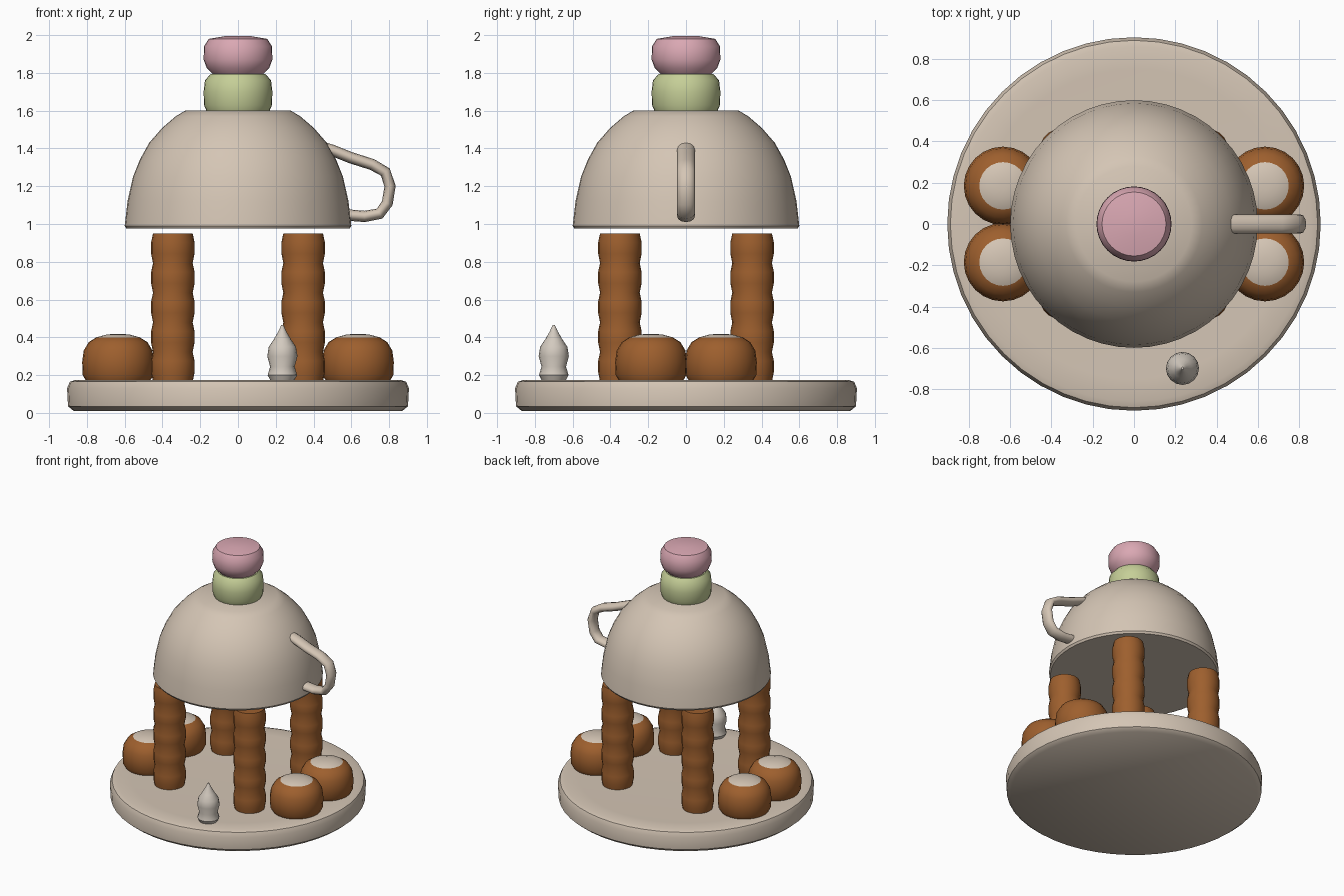
import bpy, bmesh, math
from mathutils import Vector

if "Cube" in bpy.data.objects:
    bpy.data.objects.remove(bpy.data.objects["Cube"])


def material(name, rgb):
    m = bpy.data.materials.new(name)
    m.diffuse_color = (*rgb, 1)
    m.use_nodes = True
    m.node_tree.nodes["Principled BSDF"].inputs["Base Color"].default_value = m.diffuse_color
    return m


CHINA = material("warm china", (0.66, 0.56, 0.46))
BISCUIT = material("biscuit brown", (0.34, 0.115, 0.027))
PINK = material("pink", (0.70, 0.39, 0.45))
GREEN = material("pale green", (0.56, 0.62, 0.31))
ICING = material("pale icing", (0.65, 0.59, 0.52))


def finish(name, bm, mats, angle):
    bmesh.ops.recalc_face_normals(bm, faces=bm.faces)
    me = bpy.data.meshes.new(name)
    bm.to_mesh(me)
    bm.free()
    for m in mats:
        me.materials.append(m)
    ob = bpy.data.objects.new(name, me)
    bpy.context.collection.objects.link(ob)
    bpy.ops.object.select_all(action='DESELECT')
    ob.select_set(True)
    bpy.context.view_layer.objects.active = ob
    bpy.ops.object.shade_smooth_by_angle(angle=math.radians(angle))
    return ob


def lathe(name, profile, mats, at=(0, 0), seg=32, angle=40, top_from=None):
    """Closed turned solid from (radius, z) pairs; faces above top_from take material 1."""
    bm = bmesh.new()
    rings = []
    for r, z in profile:
        rings.append([bm.verts.new((at[0] + r * math.cos(2 * math.pi * i / seg),
                                    at[1] + r * math.sin(2 * math.pi * i / seg), z))
                      for i in range(seg)])
    for a, b in zip(rings, rings[1:]):
        for i in range(seg):
            j = (i + 1) % seg
            bm.faces.new((a[i], a[j], b[j], b[i]))
    bm.faces.new(rings[0][::-1])
    bm.faces.new(rings[-1])
    if top_from is not None:
        for f in bm.faces:
            if f.calc_center_median().z > top_from:
                f.material_index = 1
    return finish(name, bm, mats, angle)


# Saucer base
lathe("saucer_base", [(0.87, 0.01), (0.90, 0.035), (0.905, 0.13), (0.89, 0.165), (0.86, 0.175),
                      (0.75, 0.172)], [CHINA], seg=48)

# Upturned cup roof
lathe("cup_roof", [(0.59, 0.975), (0.60, 0.99), (0.585, 1.12), (0.556, 1.25), (0.52, 1.34),
                   (0.47, 1.43), (0.40, 1.51), (0.33, 1.57), (0.28, 1.60)], [CHINA], seg=48)

# Cup handle: an oval section swept along a path in the xz plane
path = [(0.43, 1.41), (0.50, 1.39), (0.60, 1.35), (0.71, 1.315), (0.78, 1.275), (0.805, 1.20),
        (0.79, 1.11), (0.75, 1.055), (0.67, 1.04), (0.55, 1.05)]
pts = [Vector((x, 0, z)) for x, z in path]
bm = bmesh.new()
rings = []
N = 12
for k, p in enumerate(pts):
    t = (pts[min(k + 1, len(pts) - 1)] - pts[max(k - 1, 0)]).normalized()
    side = Vector((-t.z, 0, t.x))
    rings.append([bm.verts.new(p + side * 0.03 * math.cos(2 * math.pi * i / N)
                               + Vector((0, 0.047 * math.sin(2 * math.pi * i / N), 0)))
                  for i in range(N)])
for a, b in zip(rings, rings[1:]):
    for i in range(N):
        j = (i + 1) % N
        bm.faces.new((a[i], a[j], b[j], b[i]))
bm.faces.new(rings[0][::-1])
bm.faces.new(rings[-1])
finish("cup_handle", bm, [CHINA], 50)

# Two stacked sweets on the roof
lathe("green_sweet", [(0.165, 1.595), (0.18, 1.63), (0.182, 1.70), (0.175, 1.76), (0.145, 1.795)],
      [GREEN])
lathe("pink_sweet", [(0.13, 1.79), (0.165, 1.825), (0.182, 1.87), (0.18, 1.94), (0.155, 1.98),
                     (0.06, 1.996)], [PINK])

# Four pillars of stacked biscuits and four iced buns
pillar = []
for k in range(5):
    z = 0.165 + k * 0.157
    pillar += [(0.105, z), (0.115, z + 0.05), (0.115, z + 0.11)]
pillar += [(0.105, 0.95)]
bun = [(0.17, 0.17), (0.187, 0.20), (0.19, 0.27), (0.182, 0.33), (0.155, 0.375), (0.115, 0.40),
       (0.06, 0.415), (0.02, 0.418)]
for sx, side in ((-1, "left"), (1, "right")):
    for sy, end in ((-1, "front"), (1, "back")):
        lathe(f"pillar_{end}_{side}", pillar, [BISCUIT], (sx * 0.345, sy * 0.35), 20)
        lathe(f"bun_{end}_{side}", bun, [BISCUIT, CHINA], (sx * 0.635, sy * 0.185), 24,
              top_from=0.40)

# Small piped icing figure at the front
lathe("icing_drop", [(0.065, 0.175), (0.078, 0.20), (0.065, 0.245), (0.08, 0.30), (0.072, 0.35),
                     (0.045, 0.39), (0.022, 0.43), (0.006, 0.465)], [ICING], (0.235, -0.70), 16)
